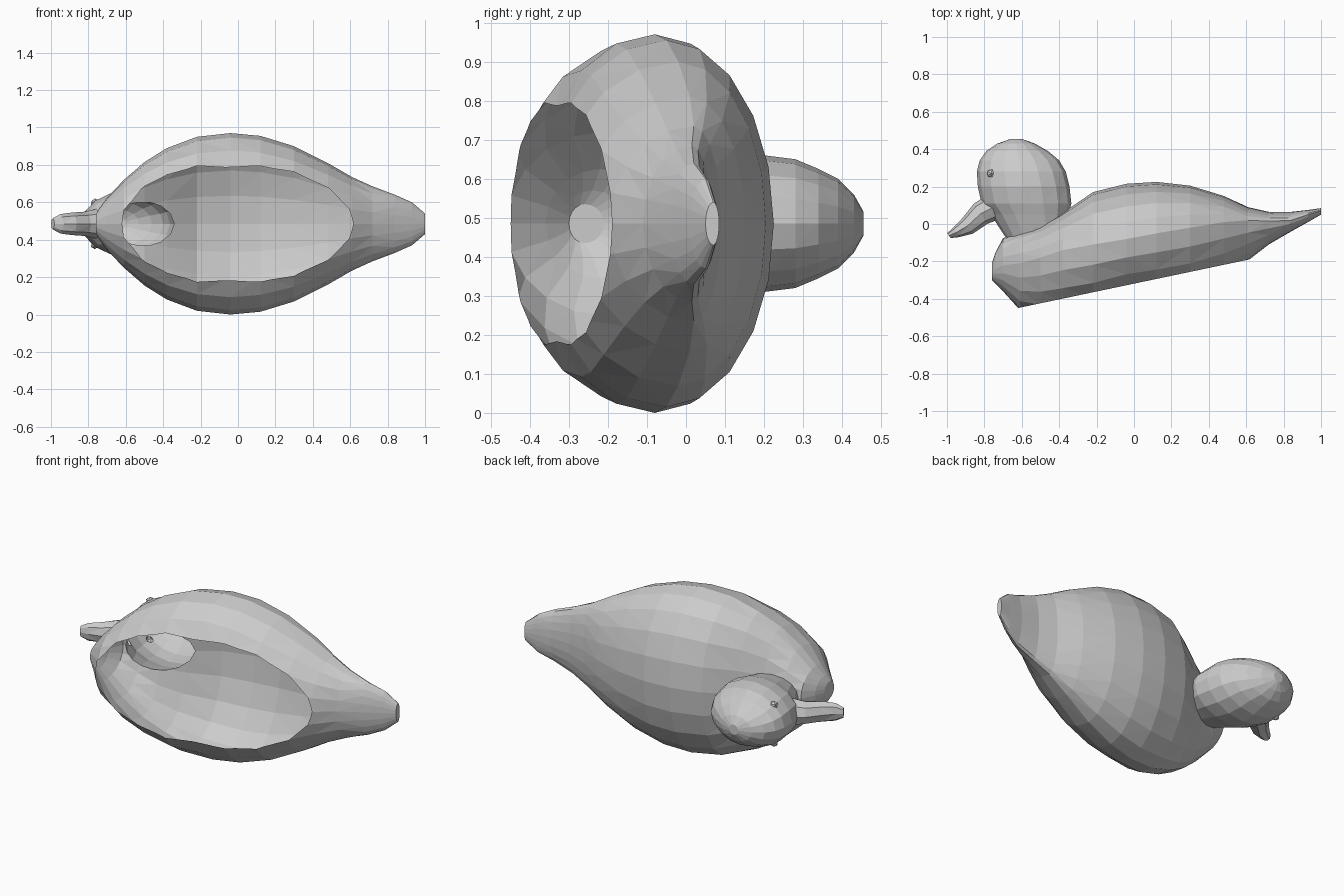
import bpy, bmesh, math
from mathutils import Vector

old = bpy.data.objects.get("Cube")
if old:
    bpy.data.objects.remove(old, do_unlink=True)

MID = 0.485  # height of the symmetry plane; the duck lies on its side

grey = bpy.data.materials.new("plain grey")
grey.use_nodes = True
grey.diffuse_color = (0.6, 0.6, 0.6, 1)
grey.node_tree.nodes["Principled BSDF"].inputs["Base Color"].default_value = (0.6, 0.6, 0.6, 1)


def make_object(name, bm):
    bmesh.ops.recalc_face_normals(bm, faces=bm.faces)
    mesh = bpy.data.meshes.new(name)
    bm.to_mesh(mesh)
    bm.free()
    mesh.materials.append(grey)
    obj = bpy.data.objects.new(name, mesh)
    bpy.context.collection.objects.link(obj)
    return obj


def loft(name, rings, sides):
    """Closed skin over rings of (centre, axis, up radius, down radius, side radius)."""
    bm = bmesh.new()
    loops = []
    for centre, axis, up, down, side in rings:
        loop = []
        for i in range(sides):
            a = math.tau * i / sides
            c, s = math.cos(a), math.sin(a)
            p = Vector((*centre, MID)) + Vector((*axis, 0)) * c * (up if c > 0 else down)
            loop.append(bm.verts.new(p + Vector((0, 0, s * side))))
        loops.append(loop)
    for a, b in zip(loops, loops[1:]):
        for i in range(sides):
            j = (i + 1) % sides
            bm.faces.new((a[i], a[j], b[j], b[i]))
    bm.faces.new(loops[0])
    bm.faces.new(loops[-1])
    bmesh.ops.triangulate(bm, faces=bm.faces)
    return make_object(name, bm)


# Body from breast to tail: x, back, widest line, belly, half width
stations = [
    (-0.76, -0.21, -0.26, -0.30, 0.05),
    (-0.74, -0.15, -0.24, -0.32, 0.085),
    (-0.70, -0.075, -0.22, -0.36, 0.14),
    (-0.61, -0.04, -0.21, -0.46, 0.235),
    (-0.50, -0.01, -0.18, -0.49, 0.33),
    (-0.38, 0.06, -0.14, -0.485, 0.405),
    (-0.22, 0.17, -0.11, -0.46, 0.465),
    (-0.04, 0.215, -0.08, -0.40, 0.485),
    (0.12, 0.225, -0.05, -0.38, 0.47),
    (0.30, 0.205, -0.02, -0.345, 0.415),
    (0.48, 0.15, 0.01, -0.275, 0.325),
    (0.61, 0.09, 0.02, -0.195, 0.25),
    (0.72, 0.065, 0.015, -0.11, 0.20),
    (0.84, 0.065, 0.02, -0.04, 0.155),
    (0.93, 0.075, 0.05, 0.01, 0.115),
    (1.00, 0.085, 0.07, 0.05, 0.055),
]
body = loft("duck_shell", [((x, m), (0, 1), t - m, m - b, w)
                           for x, t, m, b, w in stations], 20)

# Head and neck, stacked upwards: y, front x, rear x, half width
levels = [
    (-0.08, -0.68, -0.40, 0.10), (-0.02, -0.72, -0.36, 0.12),
    (0.05, -0.765, -0.35, 0.14), (0.11, -0.815, -0.335, 0.16),
    (0.20, -0.835, -0.345, 0.175), (0.28, -0.84, -0.365, 0.165),
    (0.34, -0.825, -0.40, 0.14), (0.39, -0.79, -0.46, 0.115),
    (0.43, -0.73, -0.53, 0.075), (0.455, -0.66, -0.60, 0.03),
]
head = loft("head", [(((f + r) / 2, y), (1, 0), (r - f) / 2, (r - f) / 2, w)
                     for y, f, r, w in levels], 16)

# Bill, sloping down from the face
bill_path = [(-0.73, 0.10, 0.075, 0.085), (-0.82, 0.055, 0.065, 0.065),
             (-0.89, -0.01, 0.05, 0.06), (-0.95, -0.045, 0.03, 0.052),
             (-0.99, -0.062, 0.016, 0.03)]
slope = Vector((-0.55, 0.83)).normalized()
bill = loft("bill", [((x, y), slope, r, r, w) for x, y, r, w in bill_path], 8)

# Small raised eyes on both cheeks
eyes = []
for sign in (-1, 1):
    bm = bmesh.new()
    bmesh.ops.create_icosphere(bm, subdivisions=1, radius=0.024)
    bmesh.ops.translate(bm, verts=bm.verts, vec=(-0.765, 0.27, MID + sign * 0.112))
    eyes.append(make_object("eye", bm))

# Fuse the parts into one skin
for part in [head, bill, *eyes]:
    mod = body.modifiers.new("fuse", "BOOLEAN")
    mod.operation = "UNION"
    mod.solver = "EXACT"
    mod.object = part
evaluated = body.evaluated_get(bpy.context.evaluated_depsgraph_get())
fused = bpy.data.meshes.new_from_object(evaluated)
body.modifiers.clear()
body.data = fused
for part in [head, bill, *eyes]:
    bpy.data.objects.remove(part, do_unlink=True)

# Slice the belly away, leaving a thin hollow shell
bm = bmesh.new()
bm.from_mesh(fused)
bmesh.ops.bisect_plane(bm, geom=bm.verts[:] + bm.edges[:] + bm.faces[:],
                       plane_co=(-0.6, -0.445, MID), plane_no=(0.21, -1, 0),
                       clear_outer=True)
bm.to_mesh(fused)
bm.free()
